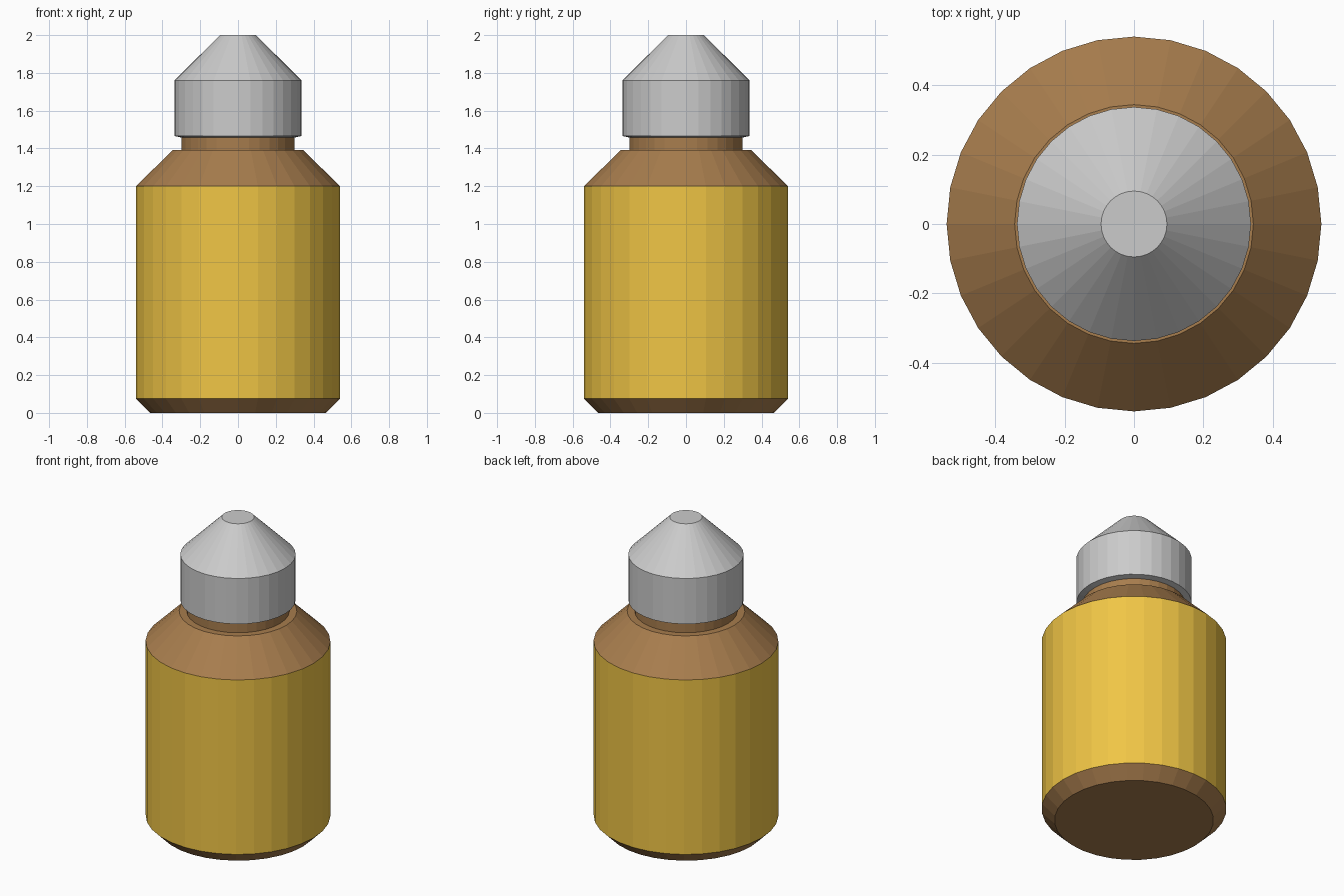
import bpy, bmesh
from math import cos, sin, tau

if "Cube" in bpy.data.objects:
    bpy.data.objects.remove(bpy.data.objects["Cube"])

SIDES = 32


def material(name, rgb):
    mat = bpy.data.materials.new(name)
    mat.diffuse_color = (*rgb, 1)
    mat.use_nodes = True
    mat.node_tree.nodes["Principled BSDF"].inputs["Base Color"].default_value = mat.diffuse_color
    return mat


def lathe(name, profile, mats=(), bands=(), cap_bottom=False, cap_top=False):
    """Revolve (radius, z) points; bands gives the material slot of each strip."""
    bm = bmesh.new()
    rings = [[bm.verts.new((r * cos(tau * i / SIDES), r * sin(tau * i / SIDES), z))
              for i in range(SIDES)] for r, z in profile]
    for k, (lo, hi) in enumerate(zip(rings, rings[1:])):
        for i in range(SIDES):
            j = (i + 1) % SIDES
            face = bm.faces.new((lo[i], lo[j], hi[j], hi[i]))
            face.material_index = bands[k] if bands else 0
    if cap_bottom:
        bm.faces.new(rings[0][::-1])
    if cap_top:
        bm.faces.new(rings[-1])
    mesh = bpy.data.meshes.new(name)
    bm.to_mesh(mesh)
    bm.free()
    for mat in mats:
        mesh.materials.append(mat)
    obj = bpy.data.objects.new(name, mesh)
    bpy.context.collection.objects.link(obj)
    return obj


brown = material("brown_glass", (0.39, 0.205, 0.075))
orange = material("orange_label", (0.87, 0.56, 0.06))

# Bottle: chamfered base, label band, sloped shoulder, neck
lathe("bottle",
      [(0.465, 0), (0.54, 0.075), (0.54, 1.2), (0.344, 1.393), (0.3, 1.393), (0.3, 1.458)],
      (brown, orange), (0, 1, 0, 0, 0), cap_bottom=True)

# Cap: underside lip, straight wall, cone with a flat tip
lathe("cap", [(0.3, 1.458), (0.337, 1.466), (0.337, 1.76), (0.095, 2.0)], cap_top=True)
